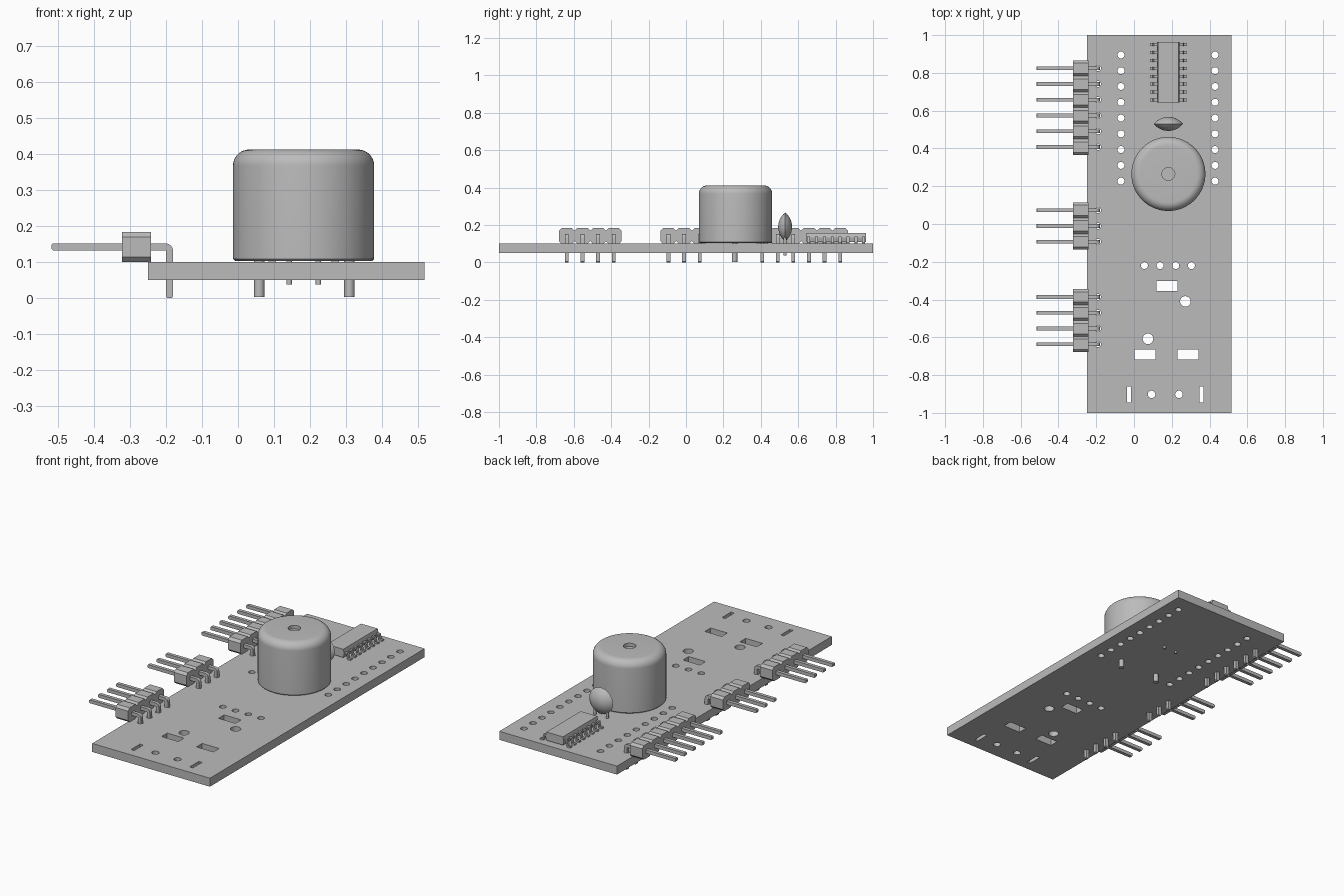
import bpy, bmesh, math
from mathutils import Matrix, Vector

if "Cube" in bpy.data.objects:
    bpy.data.objects.remove(bpy.data.objects["Cube"], do_unlink=True)

grey = bpy.data.materials.new("light grey")
grey.use_nodes = True
grey.diffuse_color = (0.5, 0.5, 0.5, 1)
grey.node_tree.nodes["Principled BSDF"].inputs["Base Color"].default_value = (0.5, 0.5, 0.5, 1)


def finish(bm, name, smooth=False):
    bmesh.ops.recalc_face_normals(bm, faces=bm.faces)
    mesh = bpy.data.meshes.new(name)
    bm.to_mesh(mesh)
    bm.free()
    obj = bpy.data.objects.new(name, mesh)
    bpy.context.collection.objects.link(obj)
    mesh.materials.append(grey)
    bpy.ops.object.select_all(action="DESELECT")
    obj.select_set(True)
    bpy.context.view_layer.objects.active = obj
    if smooth:
        bpy.ops.object.shade_smooth_by_angle(angle=math.radians(35))
    return obj


def prism(bm, points, direction):
    """Extrude a closed outline of 3D points along a direction."""
    face = bm.faces.new([bm.verts.new(p) for p in points])
    moved = bmesh.ops.extrude_face_region(bm, geom=[face])["geom"]
    verts = [v for v in moved if isinstance(v, bmesh.types.BMVert)]
    bmesh.ops.translate(bm, verts=verts, vec=direction)
    if not face.is_valid:
        return
    # Keep the starting cap so the solid is closed
    if all(e.is_boundary for e in face.edges):
        bmesh.ops.reverse_faces(bm, faces=[face])


def box(bm, x, y, z, sx, sy, sz):
    m = Matrix.Translation((x, y, z)) @ Matrix.Diagonal((sx, sy, sz, 1))
    bmesh.ops.create_cube(bm, size=1, matrix=m)


def rod(bm, x, y, z0, z1, r, segments=20):
    bmesh.ops.create_cone(bm, cap_ends=True, segments=segments, radius1=r, radius2=r,
                          depth=z1 - z0, matrix=Matrix.Translation((x, y, (z0 + z1) / 2)))


def lathe(bm, profile, centre, axis="Z", segments=64):
    """Revolve (radius, height) points about an axis through the centre."""
    turn = Matrix.Rotation(math.radians(-90), 4, "X") if axis == "Y" else Matrix()
    verts = [bm.verts.new((r, 0, h)) for r, h in profile]
    edges = [bm.edges.new(pair) for pair in zip(verts, verts[1:])]
    bmesh.ops.spin(bm, geom=verts + edges, cent=(0, 0, 0), axis=(0, 0, 1),
                   angle=math.tau, steps=segments, use_duplicate=False)
    bmesh.ops.remove_doubles(bm, verts=bm.verts, dist=0.0001)
    bmesh.ops.transform(bm, matrix=Matrix.Translation(centre) @ turn, verts=bm.verts)


PITCH = 0.0835
PIN_X, PIN_Z, HALF = -0.19, 0.142, 0.01
CX, CY = 0.182, 0.265
headers = {"rear": (0.407, 6), "middle": (-0.094, 3), "front": (-0.637, 4)}

# Circuit board, with its holes cut through
bm = bmesh.new()
box(bm, 0.1335, 0, 0.075, 0.767, 2, 0.05)
board = finish(bm, "circuit_board")

bm = bmesh.new()
round_holes = [(x, 0.227 + i * PITCH, 0.0185) for x in (-0.069, 0.429) for i in range(9)]
round_holes += [(0.055 + i * 0.083, -0.22, 0.0185) for i in range(4)]
round_holes += [(0.272, -0.41, 0.028), (0.074, -0.608, 0.028)]
round_holes += [(0.093, -0.902, 0.02), (0.238, -0.902, 0.02)]
round_holes += [(PIN_X, y + i * PITCH, 0.0155) for y, n in headers.values() for i in range(n)]
for x, y, r in round_holes:
    rod(bm, x, y, 0, 0.15, r, 24)
for x, y in ((0.175, -0.327), (0.058, -0.69), (0.286, -0.69)):
    box(bm, x, y, 0.075, 0.11, 0.053, 0.15)
for x in (-0.026, 0.357):
    box(bm, x, -0.902, 0.075, 0.021, 0.085, 0.15)
cutter = finish(bm, "hole_cutter")
cutter.hide_render = True
mod = board.modifiers.new("holes", "BOOLEAN")
mod.operation, mod.solver, mod.object = "DIFFERENCE", "EXACT", cutter
bpy.context.view_layer.objects.active = board
bpy.ops.object.modifier_apply(modifier="holes")
bpy.data.objects.remove(cutter, do_unlink=True)

# Right-angle pin headers
w, c = PITCH / 2, 0.014
octagon = [(-w, c), (-w + c, 0), (w - c, 0), (w, c),
           (w, 2 * w - c), (w - c, 2 * w), (c - w, 2 * w), (-w, 2 * w - c)]
bend = [(PIN_X + HALF - 0.022 + 0.022 * math.sin(a), PIN_Z + HALF - 0.022 + 0.022 * math.cos(a))
        for a in (math.radians(d) for d in range(0, 91, 15))]
pin_outline = ([(-0.517, PIN_Z + HALF - 0.004), (-0.513, PIN_Z + HALF)] + bend
               + [(PIN_X + HALF, 0.005), (PIN_X + HALF - 0.004, 0),
                  (PIN_X - HALF + 0.004, 0), (PIN_X - HALF, 0.005),
                  (PIN_X - HALF, PIN_Z - HALF), (-0.513, PIN_Z - HALF),
                  (-0.517, PIN_Z - HALF + 0.004)])
for name, (start, count) in headers.items():
    housing, pins = bmesh.new(), bmesh.new()
    for i in range(count):
        y = start + i * PITCH
        prism(housing, [(-0.322, y + a, 0.1 + b) for a, b in octagon], Vector((0.081, 0, 0)))
        prism(pins, [(a, y - HALF, b) for a, b in pin_outline], Vector((0, 2 * HALF, 0)))
    finish(housing, name + "_header_housing")
    finish(pins, name + "_header_pins", True)

# Round can with rounded rim, small vent recess and two leads
R, TOP, FILLET = 0.196, 0.412, 0.045
rim = [(R - FILLET + FILLET * math.cos(a), TOP - FILLET + FILLET * math.sin(a))
       for a in (math.radians(d) for d in range(0, 91, 10))]
profile = ([(0, 0.103), (R - 0.006, 0.103), (R, 0.109)] + rim
           + [(0.034, TOP), (0.034, TOP - 0.02), (0, TOP - 0.02)])
bm = bmesh.new()
lathe(bm, profile, (CX, CY, 0))
finish(bm, "round_can", True)
bm = bmesh.new()
for x in (0.059, 0.309):
    rod(bm, x, CY - 0.005, 0.003, 0.106, 0.0145)
finish(bm, "can_leads", True)

# Lens-shaped disc capacitor with two thin leads
radius, half = 0.077, 0.037
arc = (radius ** 2 + half ** 2) / (2 * half)
steps = [i / 8 for i in range(9)]
side = [(radius * t, math.sqrt(arc ** 2 - (radius * t) ** 2) - arc + half) for t in steps]
bm = bmesh.new()
lathe(bm, side + [(r, -h) for r, h in side[-2::-1]], (CX, 0.53, 0.19), "Y", 48)
finish(bm, "disc_capacitor", True)
bm = bmesh.new()
for x in (0.142, 0.223):
    rod(bm, x, 0.53, 0.037, 0.14, 0.008, 16)
finish(bm, "capacitor_leads", True)

# Chip body, widest at mid height
bm = bmesh.new()
half_section = [(0.054, 0.108), (0.06, 0.132), (0.054, 0.157)]
outline = half_section + [(-x, z) for x, z in reversed(half_section)]
prism(bm, [(CX + x, 0.643, z) for x, z in outline], Vector((0, 0.32, 0)))
finish(bm, "chip_body")

# Gull-wing chip legs, eight on each side
leg = [(0.05, 0.138), (0.077, 0.138), (0.084, 0.109), (0.098, 0.109),
       (0.098, 0.1), (0.077, 0.1), (0.07, 0.129), (0.05, 0.129)]
bm = bmesh.new()
for s in (-1, 1):
    for i in range(8):
        y = 0.656 + i * 0.042
        prism(bm, [(CX + s * x, y - 0.008, z) for x, z in leg], Vector((0, 0.016, 0)))
finish(bm, "chip_legs")
